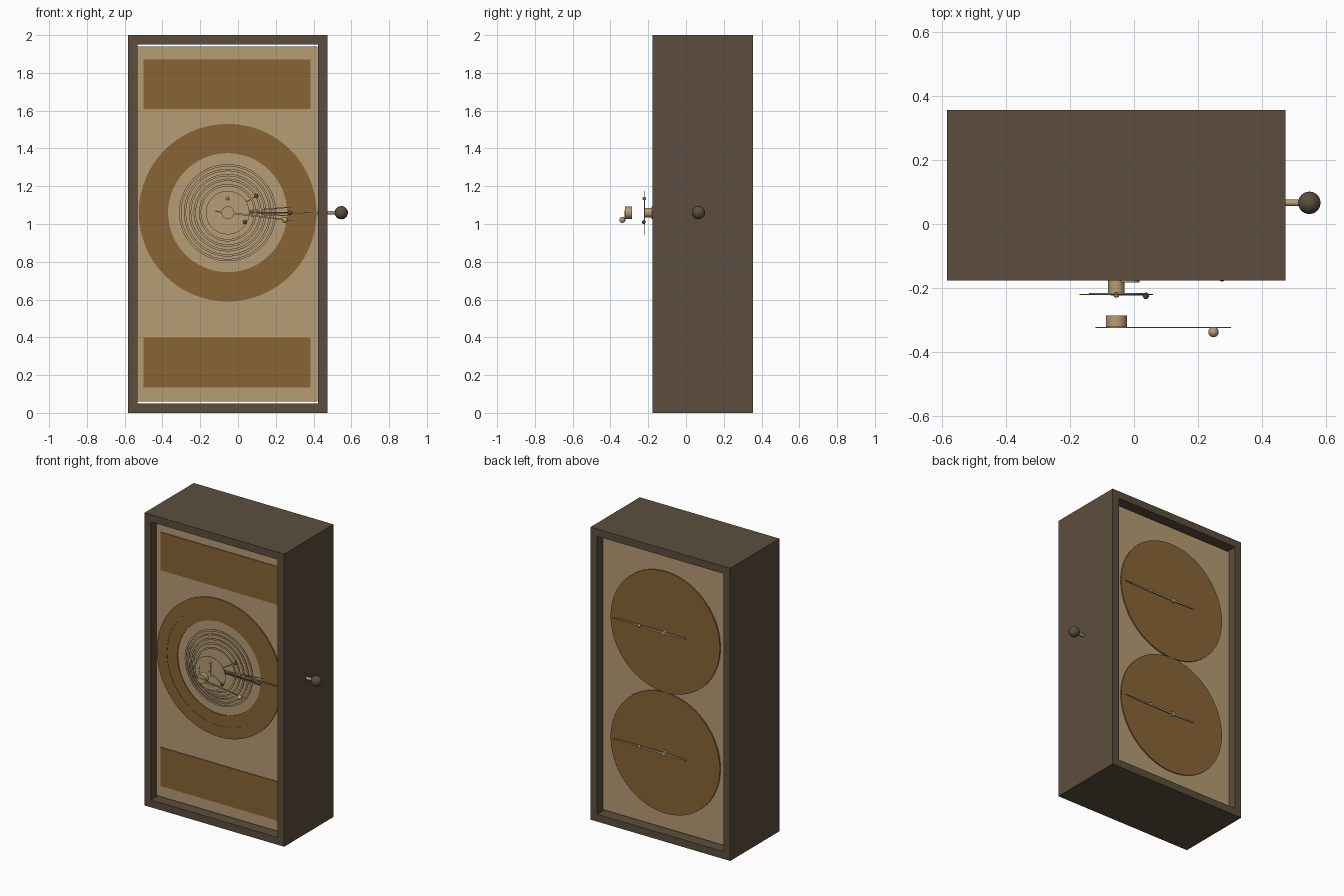
import bpy, bmesh, math
from mathutils import Vector, Matrix

if "Cube" in bpy.data.objects:
    bpy.data.objects.remove(bpy.data.objects["Cube"])


def material(name, rgb):
    m = bpy.data.materials.new(name)
    m.diffuse_color = (*rgb, 1)
    m.use_nodes = True
    m.node_tree.nodes["Principled BSDF"].inputs["Base Color"].default_value = m.diffuse_color
    return m


DARK = material("dark_wood", (0.105, 0.076, 0.047))
TAN = material("pale_brass", (0.47, 0.335, 0.175))
BROWN = material("bronze", (0.25, 0.127, 0.036))
CX, CZ = -0.055, 1.06   # front dial centre


def finish(name, bm, mat, smooth=False):
    bmesh.ops.recalc_face_normals(bm, faces=bm.faces)
    me = bpy.data.meshes.new(name)
    bm.to_mesh(me)
    bm.free()
    me.materials.append(mat)
    ob = bpy.data.objects.new(name, me)
    bpy.context.collection.objects.link(ob)
    if smooth:
        bpy.ops.object.select_all(action='DESELECT')
        ob.select_set(True)
        bpy.context.view_layer.objects.active = ob
        bpy.ops.object.shade_smooth_by_angle()
    return ob


def box(name, x0, x1, y0, y1, z0, z1, mat):
    bm = bmesh.new()
    bmesh.ops.create_cube(bm, size=1)
    for v in bm.verts:
        v.co = Vector((x1 if v.co.x > 0 else x0,
                       y1 if v.co.y > 0 else y0,
                       z1 if v.co.z > 0 else z0))
    return finish(name, bm, mat)


def ring(name, r0, r1, y0, y1, mat, cx=CX, cz=CZ, seg=64):
    """Ring (or disc when r0 is 0) whose axis runs along y."""
    bm = bmesh.new()
    prof = [(r0, y0), (r1, y0), (r1, y1), (r0, y1)]
    loops = [[bm.verts.new((cx + r * math.cos(2 * math.pi * i / seg), y,
                            cz + r * math.sin(2 * math.pi * i / seg)))
              for r, y in prof] for i in range(seg)]
    for i in range(seg):
        a, b = loops[i], loops[(i + 1) % seg]
        for k in range(4):
            j = (k + 1) % 4
            bm.faces.new((a[k], a[j], b[j], b[k]))
    bmesh.ops.remove_doubles(bm, verts=bm.verts, dist=1e-5)
    return finish(name, bm, mat, True)


def ball(name, x, y, z, r, mat):
    bm = bmesh.new()
    bmesh.ops.create_uvsphere(bm, u_segments=24, v_segments=16, radius=r,
                              matrix=Matrix.Translation((x, y, z)))
    return finish(name, bm, mat, True)


def pointer(name, y, deg, length, tail, w, mat, cx=CX, cz=CZ, thick=0.004):
    """Thin tapered hand pivoting about an axis along y."""
    bm = bmesh.new()
    a = math.radians(deg)
    shape = [(-tail, -w * 0.6), (0, -w), (length * 0.85, -w * 0.6), (length, 0),
             (length * 0.85, w * 0.6), (0, w), (-tail, w * 0.6)]
    f = bm.faces.new([bm.verts.new((cx + u * math.cos(a) - v * math.sin(a), y,
                                    cz + u * math.sin(a) + v * math.cos(a)))
                      for u, v in shape])
    out = bmesh.ops.extrude_face_region(bm, geom=[f])['geom']
    for g in out:
        if isinstance(g, bmesh.types.BMVert):
            g.co.y += thick
    return finish(name, bm, mat)


# Wooden case: four walls, open front and back
X0, X1, Y0, Y1, T = -0.583, 0.473, -0.177, 0.355, 0.05
box("case_left", X0, X0 + T, Y0, Y1, 0, 2, DARK)
box("case_right", X1 - T, X1, Y0, Y1, 0, 2, DARK)
box("case_bottom", X0 + T, X1 - T, Y0, Y1, 0, T, DARK)
box("case_top", X0 + T, X1 - T, Y0, Y1, 2 - T, 2, DARK)

# Recessed face plates
box("front_plate", -0.531, 0.421, -0.12, -0.105, 0.06, 1.94, TAN)
box("back_plate", -0.531, 0.421, 0.28, 0.295, 0.06, 1.94, TAN)
box("upper_panel", -0.50, 0.385, -0.125, -0.12, 1.61, 1.87, BROWN)
box("lower_panel", -0.50, 0.385, -0.125, -0.12, 0.135, 0.40, BROWN)

# Front dial: two flat bronze rings
ring("outer_dial_ring", 0.393, 0.47, -0.127, -0.12, BROWN, seg=96)
ring("inner_dial_ring", 0.315, 0.393, -0.125, -0.12, BROWN, seg=96)

# Concentric orbit rings stepping outward in the recess
for i, r in enumerate((0.257, 0.232, 0.205, 0.18, 0.152)):
    y = -0.13 - i * 0.008
    ring(f"orbit_ring_{i + 1}", r - 0.012, r, y, y + 0.003, TAN)

# Central shaft and raised orbit rings
ring("dial_shaft", 0, 0.026, -0.217, -0.12, TAN, seg=32)
ring("raised_disc", 0.085, 0.115, -0.221, -0.218, TAN)
ring("raised_inner_disc", 0, 0.085, -0.219, -0.216, TAN)
ring("offset_hub", 0, 0.033, -0.183, -0.16, TAN, cx=-0.016, seg=32)
ball("upper_marker", CX, -0.221, 1.135, 0.009, TAN)
ball("lower_marker", 0.037, -0.224, 1.01, 0.01, DARK)
pointer("upper_hand", -0.222, 90, 0.08, 0.02, 0.004, TAN)
pointer("lower_hand", -0.223, -29, 0.105, 0.02, 0.004, TAN)

# Hands inside the recess
pointer("marker_hand", -0.166, 30, 0.19, 0.03, 0.004, TAN)
ball("marker_hand_ball", 0.097, -0.166, 1.15, 0.011, DARK)
pointer("date_hand", -0.142, 0, 0.46, 0.06, 0.006, TAN)
pointer("sun_hand", -0.168, 0, 0.345, 0.06, 0.006, DARK)
ball("sun_hand_ball", 0.275, -0.167, CZ, 0.012, DARK)
for i, d in enumerate((5, -3)):
    pointer(f"side_hand_{i + 1}", -0.154 - i * 0.006, d, 0.35, 0.06, 0.005, TAN)

# Foremost hub and hand
ring("front_hub", 0, 0.033, -0.322, -0.285, TAN, seg=32)
pointer("front_hand", -0.325, -7, 0.36, 0.065, 0.005, TAN)
ball("front_hand_ball", 0.248, -0.337, 1.022, 0.016, TAN)

# Back dials with long hands
for n, z in (("upper", 1.403), ("lower", 0.577)):
    ring(f"{n}_back_dial", 0, 0.413, 0.295, 0.303, BROWN, cz=z, seg=96)
    ring(f"{n}_back_pin", 0, 0.014, 0.303, 0.322, TAN, cz=z, seg=24)
    pointer(f"{n}_back_hand", 0.312, 0, 0.39, 0.165, 0.007, TAN, cz=z, thick=0.006)
    ball(f"{n}_back_hand_ball", 0.13, 0.318, z, 0.01, TAN)

# Side crank: shaft and knob
bm = bmesh.new()
bmesh.ops.create_cone(bm, cap_ends=True, segments=24, radius1=0.01, radius2=0.01, depth=0.12,
                      matrix=Matrix.Translation((0.48, 0.066, CZ)) @ Matrix.Rotation(math.pi / 2, 4, 'Y'))
finish("knob_shaft", bm, TAN, True)
ball("knob", 0.547, 0.066, CZ, 0.035, DARK)
